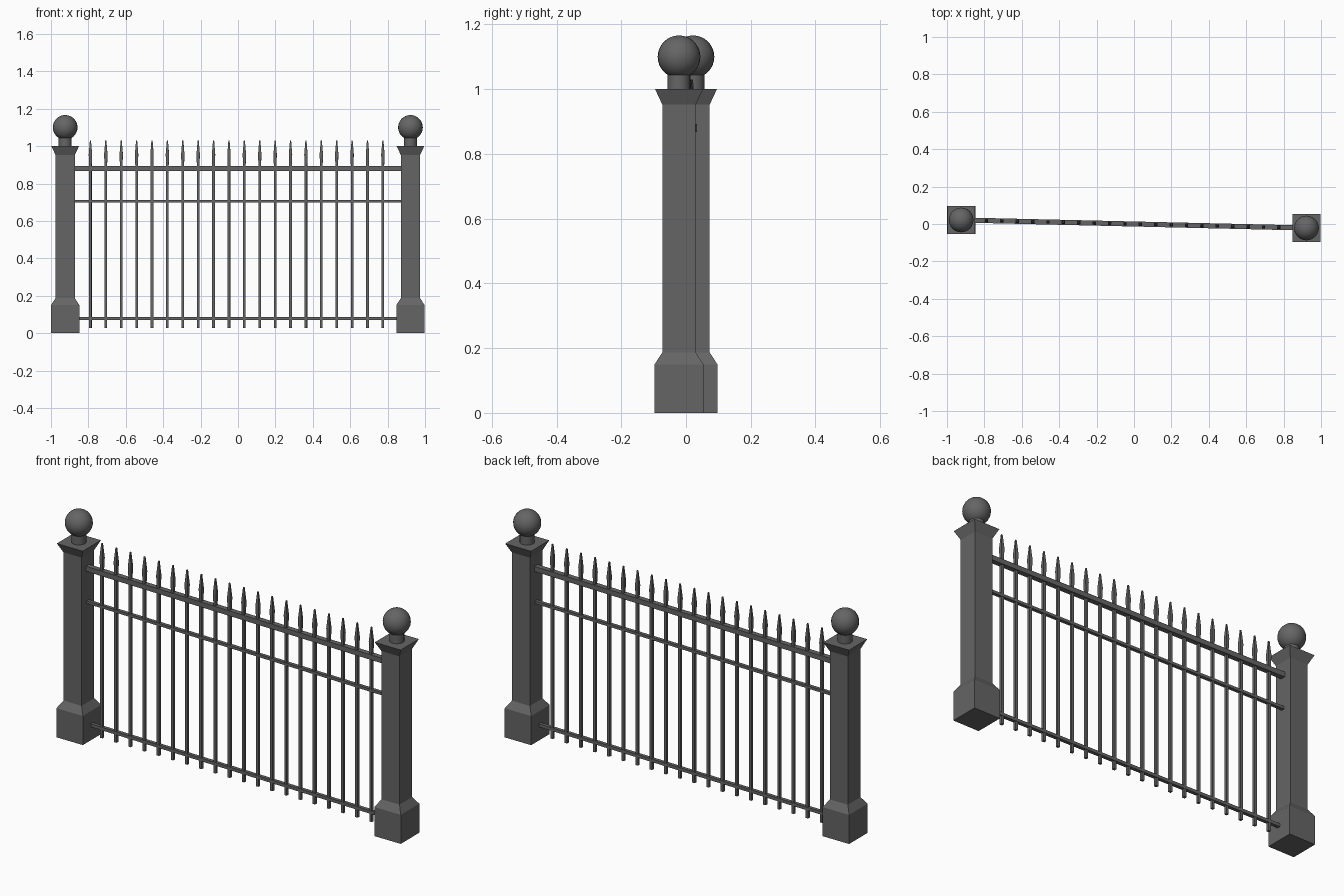
import bpy, bmesh, math
from mathutils import Vector

if "Cube" in bpy.data.objects:
    bpy.data.objects.remove(bpy.data.objects["Cube"])

iron = bpy.data.materials.new("dark grey iron")
iron.diffuse_color = (0.13, 0.13, 0.13, 1)
iron.use_nodes = True
iron.node_tree.nodes["Principled BSDF"].inputs["Base Color"].default_value = iron.diffuse_color


def finish(name, bm, loc=(0, 0, 0), rot=0.0):
    bmesh.ops.recalc_face_normals(bm, faces=bm.faces)
    me = bpy.data.meshes.new(name)
    bm.to_mesh(me)
    bm.free()
    me.materials.append(iron)
    ob = bpy.data.objects.new(name, me)
    ob.location = loc
    ob.rotation_euler.z = rot
    bpy.context.collection.objects.link(ob)
    return ob


def square_loft(bm, profile):
    """Stack square rings given as (half width, z) and cap both ends."""
    rings = [[bm.verts.new((sx * h, sy * h, z))
              for sx, sy in ((-1, -1), (1, -1), (1, 1), (-1, 1))] for h, z in profile]
    for a, b in zip(rings, rings[1:]):
        for i in range(4):
            j = (i + 1) % 4
            bm.faces.new((a[i], a[j], b[j], b[i]))
    bm.faces.new(rings[0][::-1])
    bm.faces.new(rings[-1])


LEFT = Vector((-0.924, 0.0215, 0))
RIGHT = Vector((0.922, -0.0215, 0))
SPAN = RIGHT - LEFT
ANGLE = math.atan2(SPAN.y, SPAN.x)

# Posts: plinth, shaft and flared cap, with a ball on a short neck
POST = [(0.0755, 0), (0.0755, 0.15), (0.0515, 0.187), (0.0515, 0.952), (0.074, 1.0)]
for side, p in (("left", LEFT), ("right", RIGHT)):
    bm = bmesh.new()
    square_loft(bm, POST)
    finish(side + "_post", bm, p)

    bm = bmesh.new()
    bmesh.ops.create_cone(bm, cap_ends=True, segments=20, radius1=0.035, radius2=0.035, depth=0.06)
    neck = finish(side + "_neck", bm, p + Vector((0, 0, 1.028)))

    bm = bmesh.new()
    bmesh.ops.create_uvsphere(bm, u_segments=24, v_segments=16, radius=0.066)
    ball = finish(side + "_ball", bm, p + Vector((0, 0, 1.1)))
    for ob in (neck, ball):
        for f in ob.data.polygons:
            f.use_smooth = len(f.vertices) <= 4

# Rails running between the posts
for name, z, thick, height in (("top_rail", 0.88, 0.027, 0.026),
                               ("middle_rail", 0.706, 0.018, 0.014),
                               ("bottom_rail", 0.077, 0.018, 0.016)):
    bm = bmesh.new()
    bmesh.ops.create_cube(bm, size=1)
    bmesh.ops.scale(bm, vec=(SPAN.length - 0.1, thick, height), verts=bm.verts)
    finish(name, bm, (LEFT + RIGHT) / 2 + Vector((0, 0, z)), ANGLE)

# Pickets with tapering spear tips
PICKET = [(0.007, 0.027), (0.007, 0.9), (0.009, 0.955), (0.003, 1.03)]
for i in range(20):
    x = -0.789 + i * 0.0823
    bm = bmesh.new()
    square_loft(bm, PICKET)
    finish("picket", bm, LEFT + SPAN * ((x - LEFT.x) / SPAN.x), ANGLE)
